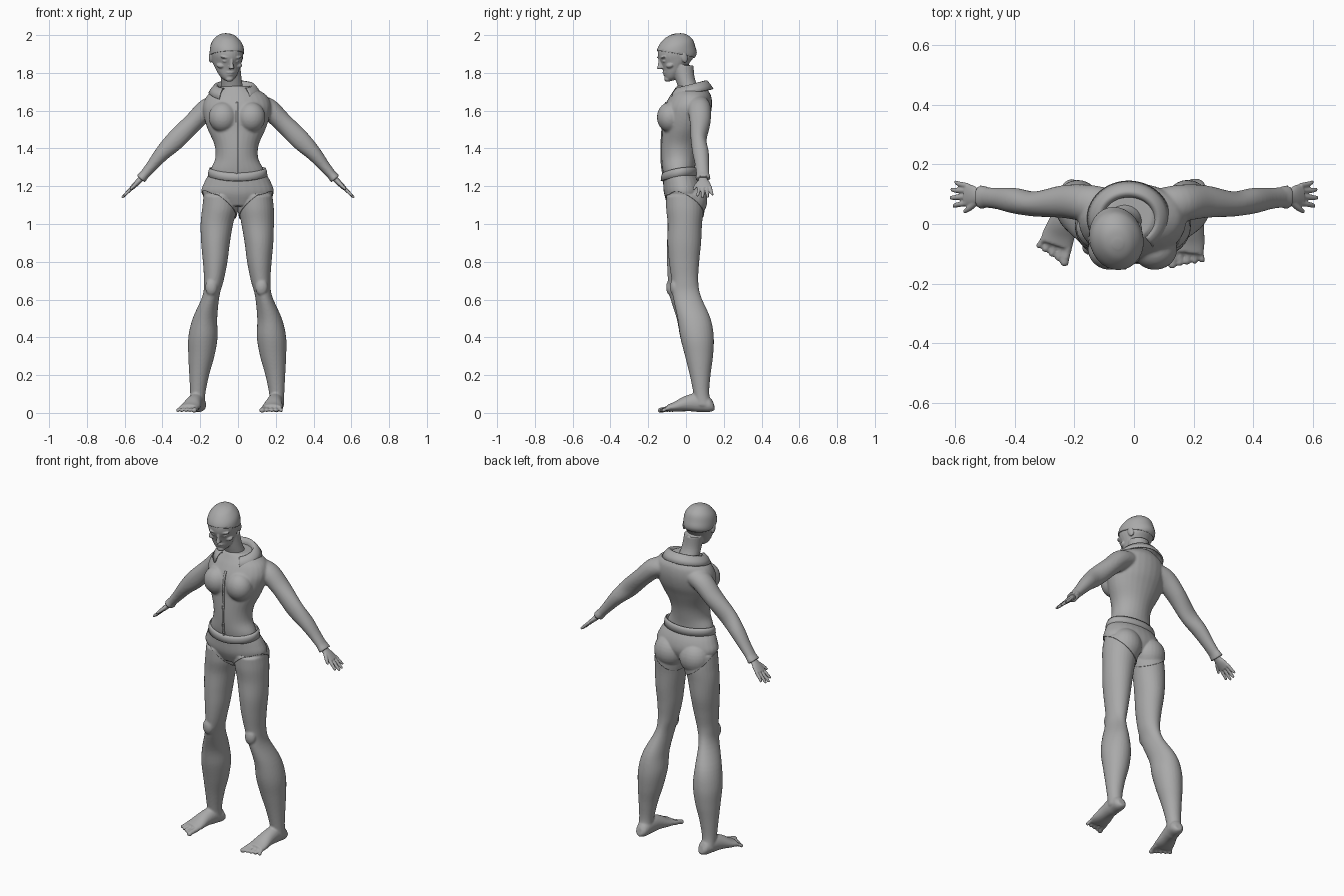
import bpy, bmesh, math
from mathutils import Vector, Matrix

if "Cube" in bpy.data.objects:
    bpy.data.objects.remove(bpy.data.objects["Cube"])

skin = bpy.data.materials.new("clay grey")
skin.diffuse_color = (0.4, 0.4, 0.4, 1)
skin.use_nodes = True
skin.node_tree.nodes["Principled BSDF"].inputs["Base Color"].default_value = skin.diffuse_color


def spline(st, sub=5):
    """Catmull-Rom interpolation of station tuples."""
    out = []
    for i in range(len(st) - 1):
        p0, p1, p2, p3 = st[max(i - 1, 0)], st[i], st[i + 1], st[min(i + 2, len(st) - 1)]
        for k in range(sub):
            t = k / sub
            out.append([0.5 * (2 * b + (c - a) * t + (2 * a - 5 * b + 4 * c - d) * t * t
                               + (3 * b - a - 3 * c + d) * t ** 3)
                        for a, b, c, d in zip(p0, p1, p2, p3)])
    return out + [list(st[-1])]


def loft(bm, st, hint=None, n=28):
    """Skin ellipses (x, y, z, ru, rv); horizontal, or square to the path if hint is given."""
    st = spline(st)
    rings = []
    for i, (x, y, z, ru, rv) in enumerate(st):
        u, v = Vector((1, 0, 0)), Vector((0, 1, 0))
        if hint:
            t = (Vector(st[min(i + 1, len(st) - 1)][:3]) - Vector(st[max(i - 1, 0)][:3])).normalized()
            u = Vector(hint)
            u = (u - t * u.dot(t)).normalized()
            v = t.cross(u)
        rings.append([bm.verts.new(Vector((x, y, z)) + u * ru * math.cos(a) + v * rv * math.sin(a))
                      for a in (2 * math.pi * k / n for k in range(n))])
    for a, b in zip(rings, rings[1:]):
        for k in range(n):
            bm.faces.new((a[k], a[(k + 1) % n], b[(k + 1) % n], b[k]))
    bm.faces.new(rings[0][::-1])
    bm.faces.new(rings[-1])


def boxed(bm, rows, f=lambda r: r):
    """Horizontal loft from rows of (z, x0, x1, y0, y1)."""
    loft(bm, [((a + b) / 2, (c + d) / 2, z, abs(b - a) / 2, (d - c) / 2)
              for z, a, b, c, d in map(f, rows)])


def ball(bm, c, r):
    bmesh.ops.create_uvsphere(bm, u_segments=24, v_segments=14, radius=1,
                              matrix=Matrix.Translation(c) @ Matrix.Diagonal((*r, 1)))


def finish(name, bm, voxel=0, relax=4, thick=0):
    bmesh.ops.recalc_face_normals(bm, faces=bm.faces)
    for f in bm.faces:
        f.smooth = True
    me = bpy.data.meshes.new(name)
    bm.to_mesh(me)
    bm.free()
    me.materials.append(skin)
    ob = bpy.data.objects.new(name, me)
    bpy.context.collection.objects.link(ob)
    if voxel:
        m = ob.modifiers.new("blend", 'REMESH')
        m.mode, m.voxel_size, m.use_smooth_shade = 'VOXEL', voxel, True
        s = ob.modifiers.new("relax", 'SMOOTH')
        s.factor, s.iterations = 0.5, relax
    if thick:
        s = ob.modifiers.new("thickness", 'SOLIDIFY')
        s.thickness, s.offset = thick, 0
    return ob


# Shirt: torso, bust and sleeves blended together
bm = bmesh.new()
boxed(bm, [(1.24, -.15, .148, -.115, .052), (1.29, -.143, .135, -.125, .048),
           (1.35, -.12, .107, -.13, .055), (1.42, -.125, .11, -.13, .07),
           (1.50, -.16, .145, -.125, .10), (1.56, -.178, .165, -.125, .125),
           (1.62, -.185, .175, -.115, .137), (1.67, -.17, .16, -.09, .135),
           (1.70, -.14, .125, -.07, .122), (1.73, -.09, .06, -.05, .10)])
for s in (-1, 1):
    ball(bm, (s * .075 - .005, -.085, 1.565), (.075, .069, .08))
    loft(bm, [(s * x, y, z, a, b) for x, y, z, a, b in (
        (.09, .06, 1.635, .06, .05), (.16, .07, 1.61, .062, .056), (.235, .075, 1.54, .055, .051),
        (.33, .067, 1.445, .042, .052), (.40, .078, 1.375, .043, .041),
        (.46, .086, 1.303, .036, .03), (.515, .09, 1.238, .034, .023))], (0, 1, 0))
    loft(bm, [(s * .495, .09, 1.262, .036, .025), (s * .515, .09, 1.238, .041, .029)], (0, 1, 0))
shirt = finish("shirt", bm, .0065, 5)

# Legs: pelvis, buttocks, thighs, calves, feet and toes
bm = bmesh.new()
boxed(bm, [(1.28, -.138, .133, -.115, .04), (1.22, -.172, .168, -.115, .075),
           (1.16, -.186, .182, -.11, .085), (1.10, -.12, .12, -.085, .06)])
leg = [(1.15, .005, .182, -.105, .085), (1.08, .004, .19, -.105, .092), (1.0, .018, .19, -.097, .085),
       (.9, .035, .187, -.098, .08), (.8, .048, .178, -.09, .07), (.7, .068, .172, -.076, .065),
       (.62, .09, .18, -.07, .078), (.5, .102, .232, -.045, .13), (.4, .10, .255, -.03, .147),
       (.3, .117, .255, -.005, .143), (.2, .145, .25, .02, .13), (.1, .165, .245, .04, .123),
       (.04, .165, .245, .045, .14)]
for s, heel, toe in ((1, (.204, .11), (.178, -.095)), (-1, (-.207, .11), (-.262, -.07))):
    def side(r, s=s):
        z, a, b, c, d = r
        sway = -.02 * math.exp(-((z - .68) / .15) ** 2) if s < 0 else 0
        dx = 0 if s > 0 or z > 1.05 else -.008
        return z, s * a + dx, s * b + dx, c + sway, d + sway
    boxed(bm, leg, side)
    ball(bm, (s * .083, .03, 1.125), (.085, .077, .088))
    ball(bm, (s * .125 + (s - 1) * .008, -.06 + (s - 1) * .01, .665), (.033, .025, .045))
    h, t = Vector((*heel, 0)), Vector((*toe, 0))
    d = (t - h).normalized()
    w = Vector((-d.y, d.x, 0)) * (1 if Vector((-d.y, d.x, 0)).x * s > 0 else -1)   # outward
    loft(bm, [(*(h.lerp(t, k).xy), z, a, b) for k, z, a, b in (
        (-.18, .042, .02, .024), (-.08, .04, .036, .036), (.2, .055, .04, .05),
        (.5, .05, .044, .042), (.8, .033, .054, .027), (1, .026, .055, .018))], w)
    for i in range(5):
        p = t + w * (-.042 + .0215 * i) - d * .012
        q = p + d * (.058 - .007 * i) + w * .003 * (i - 1)
        r = .014 if i == 0 else .010
        loft(bm, [(p.x, p.y, .026, r, r), (q.x, q.y, .016, r * .9, r * .9)], w, 12)
        ball(bm, (q.x, q.y, .014), (r * 1.1, r * 1.1, r))
legs = finish("legs", bm, .006, 3)

dg = bpy.context.evaluated_depsgraph_get()

# Briefs: offset shell of the pelvis with V-shaped leg openings
bm = bmesh.new()
bm.from_mesh(legs.evaluated_get(dg).to_mesh())
for s in (-1, 1):
    bmesh.ops.bisect_plane(bm, geom=bm.verts[:] + bm.edges[:] + bm.faces[:], clear_outer=True,
                           plane_co=(0, -.1, 1.075), plane_no=(s * .72, -.5, -1))
bm.normal_update()
for v in bm.verts:
    v.co += v.normal * .004
finish("briefs", bm, thick=.004)

# Zip: narrow strip laid on the shirt front
bm = bmesh.new()
ev = shirt.evaluated_get(dg)
rows = []
for i in range(30):
    z = 1.245 + .4 * i / 29
    hit, co, no, ix = ev.ray_cast(Vector((-.006, -1, z)), Vector((0, 1, 0)))
    if hit:
        rows.append([bm.verts.new((-.006 + e, co.y - .003, z)) for e in (-.005, .005)])
for a, b in zip(rows, rows[1:]):
    bm.faces.new((a[0], a[1], b[1], b[0]))
finish("zip", bm, thick=.006)


def strip(name, profile, a0, a1, n, thick):
    """Sweep profile(angle) -> list of points between two angles."""
    bm = bmesh.new()
    rows = [[bm.verts.new(p) for p in profile(a0 + (a1 - a0) * i / n)] for i in range(n + 1)]
    for a, b in zip(rows, rows[1:]):
        for k in range(len(a) - 1):
            bm.faces.new((a[k], a[k + 1], b[k + 1], b[k]))
    bmesh.ops.remove_doubles(bm, verts=bm.verts, dist=1e-5)
    return finish(name, bm, thick=thick)


# Hem: flared band, low at the front and raised at the sides (angle 0 = back)
def hem(a):
    c, s = math.cos(a), math.sin(a)
    z = 1.262 + .014 * c + .012 * s * s
    return [(-.002 + r * 1.0 * s, -.034 + (r - .058) * c, z + dz)
            for r, dz in ((.146, .022), (.152, .008), (.156, -.018), (.146, -.02))]


strip("hem", hem, 0, 2 * math.pi, 64, .005)


# Collar: folded flap, open at the front
def collar(a):
    c, s = math.cos(a), math.sin(a)
    f = (1 - c) / 2
    tip = max(0, abs(a) - 1.9) * .022
    return [(-.018 + r * s, .02 + (r - .014) * c, 1.738 - .045 * f + dz)
            for r, dz in ((.084, -.04), (.088, 0), (.094, .018), (.104, .019),
                          (.122, -.002), (.136, -.024 - tip))]


strip("collar", collar, -2.5, 2.5, 48, .008)

# Hands: palm, four fingers and thumb
for s, name in ((1, "hand_right_side"), (-1, "hand_left_side")):
    bm = bmesh.new()
    d, up = Vector((s * .71, 0, -.70)), Vector((0, 1, 0))
    o = Vector((s * .50, .09, 1.252))
    P = lambda l, y: o + d * l + up * y
    loft(bm, [(*P(0, 0), .022, .016), (*P(.03, 0), .026, .015), (*P(.06, .004), .036, .014),
              (*P(.092, .008), .038, .011)], up)
    for y, tip, l in ((-.02, -.03, .148), (.001, -.002, .162), (.021, .027, .158), (.038, .052, .14)):
        loft(bm, [(*P(.08, y), .0095, .0095), (*P(l - .02, tip * .85), .0085, .0085),
                  (*P(l, tip), .0055, .0055)], up, 12)
    loft(bm, [(*P(.035, -.012), .012, .011), (*P(.07, -.036), .010, .010),
              (*P(.098, -.05), .006, .006)], up, 12)
    finish(name, bm, .0035, 2)

# Head: skull with face features, tilted and turned, on a neck
skull = [(0, .01, .108, .015, .015), (0, .01, .096, .046, .055), (0, .005, .062, .076, .091),
         (0, 0, .02, .085, .101), (0, 0, -.02, .081, .097), (0, -.018, -.05, .07, .077),
         (0, -.037, -.08, .056, .06), (0, -.05, -.105, .038, .044), (0, -.055, -.12, .018, .022)]
pose = (Matrix.Translation((-.06, -.047, 1.892)) @ Matrix.Rotation(.28, 4, 'Z')
        @ Matrix.Rotation(.28, 4, 'X'))
bm = bmesh.new()
loft(bm, skull)
loft(bm, [(0, -.094, .012, .008, .008), (0, -.103, -.018, .009, .012),
          (0, -.108, -.036, .013, .017), (0, -.1, -.044, .01, .01)])             # nose
ball(bm, (0, -.092, -.066), (.022, .009, .005))                                # upper lip
ball(bm, (0, -.09, -.078), (.019, .01, .006))                                  # lower lip
ball(bm, (0, -.084, -.104), (.022, .018, .016))                                # chin
for s in (-1, 1):
    ball(bm, (s * .033, -.085, .016), (.026, .014, .007))                      # brow
    ball(bm, (s * .032, -.083, -.006), (.014, .012, .007))                     # eye
    ball(bm, (s * .045, -.064, -.036), (.025, .022, .015))                     # cheek
    ball(bm, (s * .083, .012, -.012), (.010, .018, .031))                      # ear
bm.transform(pose)
loft(bm, [(-.028, .035, 1.62, .07, .062), (-.03, .02, 1.70, .06, .056),
          (-.036, -.005, 1.77, .055, .052), (-.046, -.02, 1.84, .058, .06)])
finish("head", bm, .004, 2)

# Hair: close cap above a sloping hairline
bm = bmesh.new()
loft(bm, skull)
bmesh.ops.bisect_plane(bm, geom=bm.verts[:] + bm.edges[:] + bm.faces[:], clear_outer=True,
                       plane_co=(0, -.09, .05), plane_no=(0, -.5, -1))
bm.transform(pose @ Matrix.Scale(1.03, 4))
finish("hair", bm, thick=.005)
